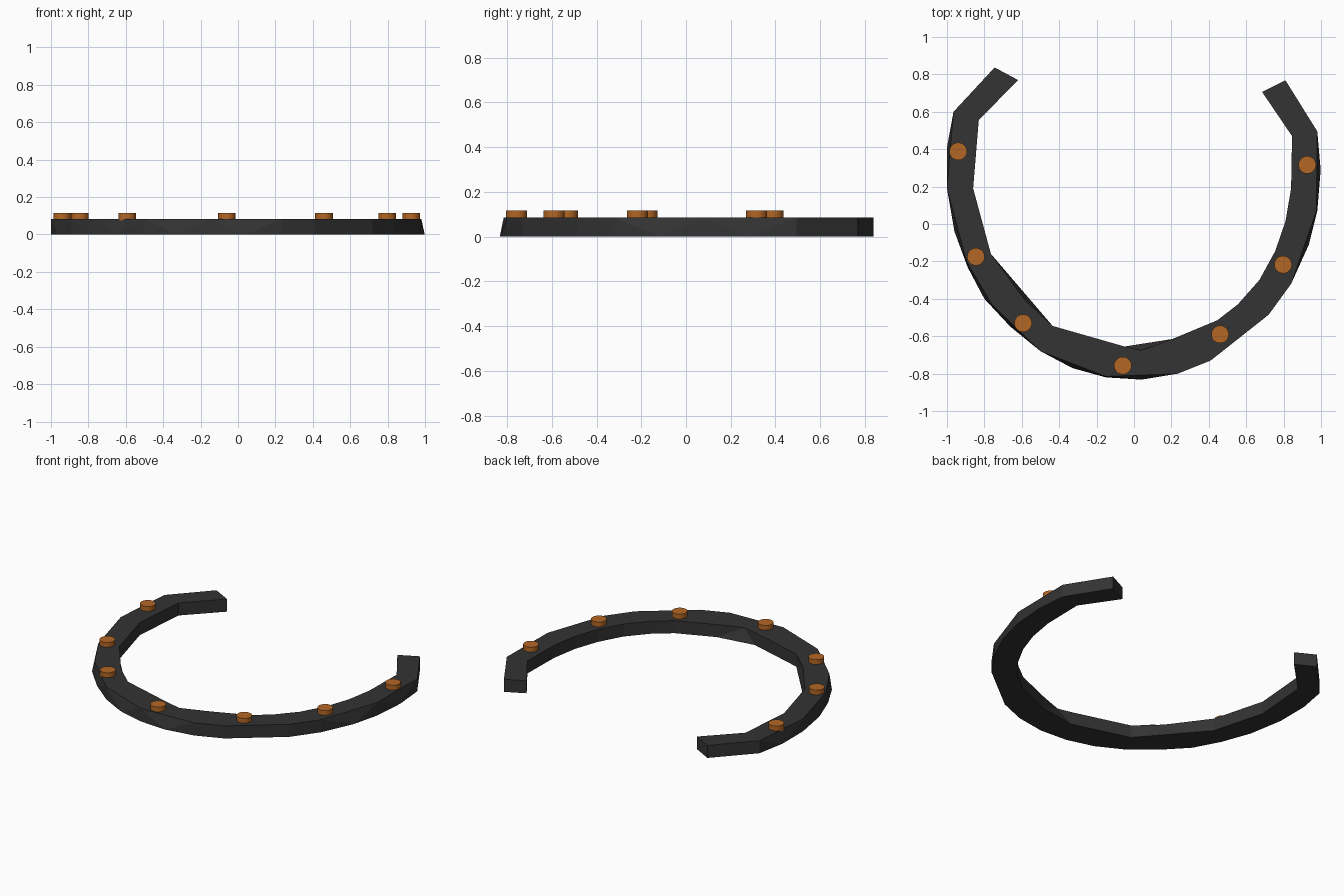
import bpy, bmesh
from math import hypot

if "Cube" in bpy.data.objects:
    bpy.data.objects.remove(bpy.data.objects["Cube"])

H, STUD_TOP, STUD_R = 0.084, 0.116, 0.047


def material(name, rgb):
    m = bpy.data.materials.new(name)
    m.diffuse_color = (*rgb, 1)
    m.use_nodes = True
    m.node_tree.nodes["Principled BSDF"].inputs["Base Color"].default_value = m.diffuse_color
    return m


dark = material("dark_grey", (0.033, 0.033, 0.033))
copper = material("copper", (0.45, 0.135, 0.018))

# Outlines of the open band, from the left tip round to the right tip
top_outer = [(-.745, .837), (-.965, .60), (-1, .19), (-.895, -.2), (-.76, -.43), (-.5, -.68),
             (-.15, -.815), (.235, -.80), (.41, -.73), (.72, -.485), (.84, -.32),
             (.975, .07), (.98, .495), (.81, .768)]
bottom_outer = [(-.745, .837), (-.965, .60), (-1, .41), (-1, .19), (-.96, -.04), (-.89, -.23),
                (-.80, -.40), (-.66, -.55), (-.5, -.68), (-.33, -.77), (-.15, -.82),
                (.04, -.832), (.235, -.80), (.41, -.73), (.72, -.485), (.84, -.32),
                (.935, -.11), (.98, .07), (.998, .29), (.98, .495), (.81, .768)]
top_inner = [(-.62, .77), (-.83, .555), (-.86, .19), (-.765, -.16), (-.58, -.41), (-.435, -.545),
             (-.05, -.655), (.04, -.675), (.205, -.615), (.445, -.515), (.555, -.43),
             (.67, -.30), (.755, -.145), (.81, .015), (.84, .19), (.845, .47), (.685, .706)]
bottom_inner = [p for p in top_inner if p not in ((-.58, -.41), (.04, -.675))]


def zipper(bm, a, b):
    """Triangulate the strip between two polylines, always taking the shorter link."""
    i = j = 0
    while i < len(a) - 1 or j < len(b) - 1:
        step_a = j == len(b) - 1 or (
            i < len(a) - 1 and (a[i + 1].co - b[j].co).length <= (a[i].co - b[j + 1].co).length)
        if step_a:
            bm.faces.new((a[i], a[i + 1], b[j]))
            i += 1
        else:
            bm.faces.new((a[i], b[j + 1], b[j]))
            j += 1


# Band
bm = bmesh.new()
to, bo, ti, bi = [[bm.verts.new((x, y, z)) for x, y in pts] for pts, z in
                  ((top_outer, H), (bottom_outer, 0), (top_inner, H), (bottom_inner, 0))]
for a, b in ((to, bo), (bo, bi), (bi, ti), (ti, to)):
    zipper(bm, a, b)
for k in (0, -1):
    bm.faces.new((to[k], bo[k], bi[k], ti[k]))
bmesh.ops.recalc_face_normals(bm, faces=bm.faces)
me = bpy.data.meshes.new("band")
bm.to_mesh(me)
bm.free()
me.materials.append(dark)
band = bpy.data.objects.new("band", me)
bpy.context.collection.objects.link(band)

# Round studs along the top
studs = [(-.94, .388), (-.845, -.175), (-.593, -.53), (-.06, -.757),
         (.46, -.59), (.797, -.217), (.926, .316)]
for n, (x, y) in enumerate(studs, 1):
    base = H - 0.01
    bpy.ops.mesh.primitive_cylinder_add(vertices=32, radius=STUD_R, depth=STUD_TOP - base,
                                        location=(x, y, (STUD_TOP + base) / 2))
    stud = bpy.context.object
    stud.name = f"stud_{n}"
    stud.data.materials.append(copper)
    bpy.ops.object.shade_smooth_by_angle()
